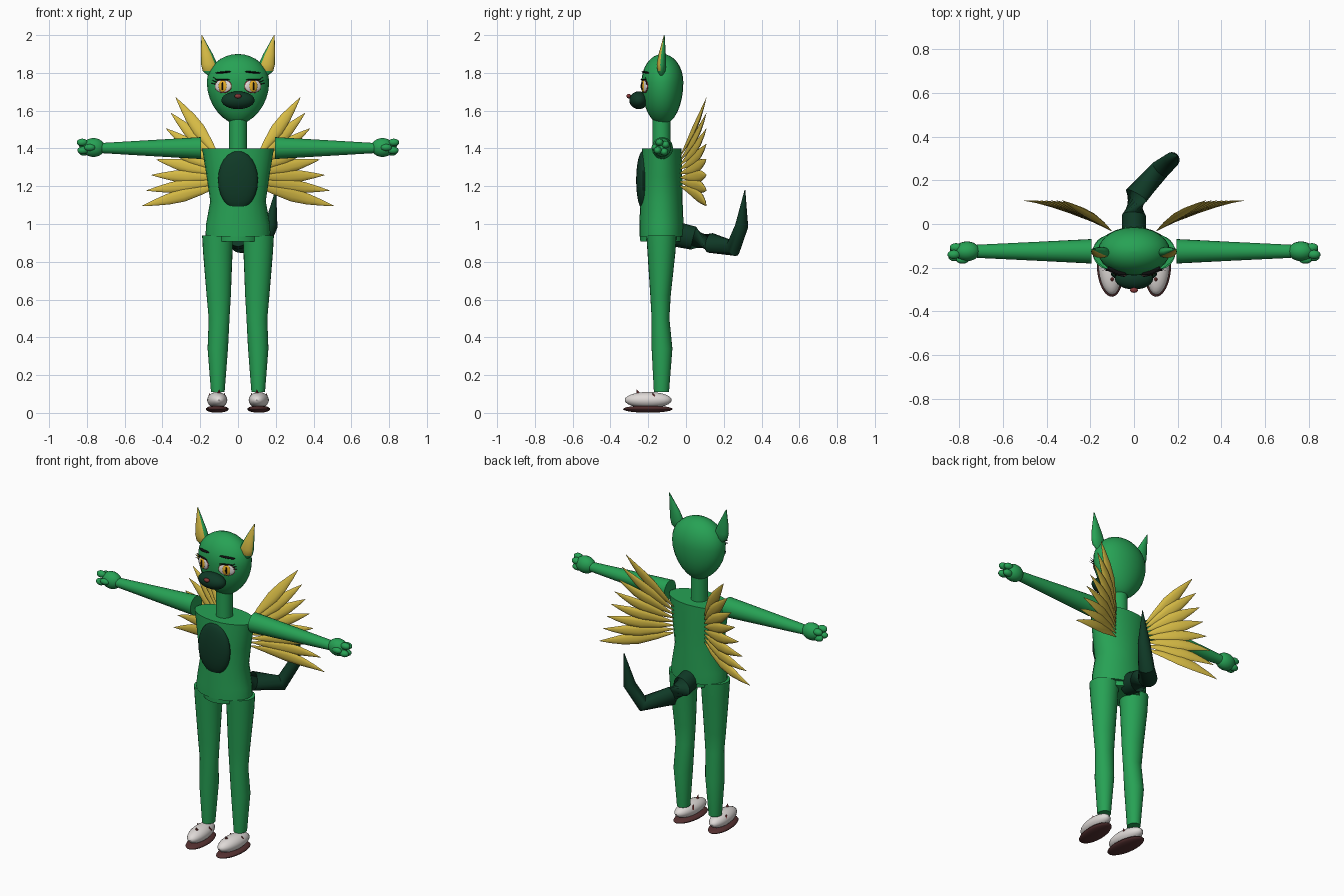
import bpy, bmesh, math
from mathutils import Vector, Matrix

old = bpy.data.objects.get("Cube")
if old:
    bpy.data.objects.remove(old, do_unlink=True)


def material(name, r, g, b):
    m = bpy.data.materials.new(name)
    m.use_nodes = True
    m.diffuse_color = (r, g, b, 1)
    bsdf = next(n for n in m.node_tree.nodes if n.type == 'BSDF_PRINCIPLED')
    bsdf.inputs["Base Color"].default_value = (r, g, b, 1)
    bsdf.inputs["Roughness"].default_value = 0.6
    return m


GREEN = material("leaf_green", .02, .36, .09)
DARK = material("dark_green", .005, .042, .02)
GOLD = material("gold", .68, .5, .06)
WHITE = material("warm_white", .74, .7, .68)
BROWN = material("sole_brown", .09, .03, .03)
RED = material("dull_red", .24, .04, .04)
BLACK = material("black", .005, .005, .005)
AMBER = material("amber", .8, .42, .02)


def finish(bm, name, mat, angle=40):
    bmesh.ops.recalc_face_normals(bm, faces=bm.faces)
    me = bpy.data.meshes.new(name)
    bm.to_mesh(me)
    bm.free()
    ob = bpy.data.objects.new(name, me)
    bpy.context.collection.objects.link(ob)
    me.materials.append(mat)
    bpy.ops.object.select_all(action='DESELECT')
    ob.select_set(True)
    bpy.context.view_layer.objects.active = ob
    bpy.ops.object.shade_smooth_by_angle(angle=math.radians(angle))
    return ob


def ellipsoid(name, centre, radii, mat, turn=0, tilt=0, seg=24):
    bm = bmesh.new()
    bmesh.ops.create_uvsphere(bm, u_segments=seg, v_segments=seg // 2, radius=1)
    m = (Matrix.Translation(centre) @ Matrix.Rotation(turn, 4, 'Z')
         @ Matrix.Rotation(tilt, 4, 'Y') @ Matrix.Diagonal((*radii, 1)))
    bmesh.ops.transform(bm, matrix=m, verts=bm.verts)
    return finish(bm, name, mat)


def loft(name, sections, mat, axis=None, n=24, angle=40):
    """Skin rings (centre, radius_u, radius_v); without an axis the rings follow the path."""
    bm = bmesh.new()
    pts = [Vector(s[0]) for s in sections]
    rings = []
    for i, (c, ru, rv) in enumerate(sections):
        t = Vector(axis) if axis else pts[min(i + 1, len(pts) - 1)] - pts[max(i - 1, 0)]
        t.normalize()
        u = Vector((0, 1, 0)).cross(t) if abs(t.y) < .9 else Vector((1, 0, 0))
        u = (u - t * u.dot(t)).normalized()
        v = t.cross(u)
        rings.append([bm.verts.new(pts[i] + u * ru * math.cos(a) + v * rv * math.sin(a))
                      for a in (math.tau * k / n for k in range(n))])
    for a, b in zip(rings, rings[1:]):
        for k in range(n):
            bm.faces.new((a[k], a[(k + 1) % n], b[(k + 1) % n], b[k]))
    bm.faces.new(rings[0])
    bm.faces.new(rings[-1])
    return finish(bm, name, mat, angle)


def upright(name, rows, mat):
    """Vertical loft from rows of (z, x, y, radius_x, radius_y)."""
    return loft(name, [((x, y, z), rx, ry) for z, x, y, rx, ry in rows], mat, (0, 0, 1))


# Body
upright("torso", [(.935, 0, -.13, .172, .117), (1, 0, -.13, .169, .117),
                  (1.12, 0, -.13, .147, .112), (1.25, 0, -.13, .166, .11),
                  (1.4, 0, -.128, .19, .104)], GREEN)
upright("pelvis", [(.907, 0, -.13, .118, .112), (.95, 0, -.13, .12, .114)], GREEN)
upright("neck", [(1.38, 0, -.13, .048, .048), (1.58, 0, -.13, .048, .048)], GREEN)
ellipsoid("belly_patch", (0, -.228, 1.232), (.106, .036, .155), DARK)

# Egg-shaped head
rows = []
for k in range(17):
    a = math.pi * k / 16
    s = max(math.sin(a), .02)
    low = math.cos(a) > 0
    z = 1.75 - math.cos(a) * (.225 if low else .15)
    w = s ** (1.25 if low else 1)
    rows.append((z, 0, -.125, .165 * w, .111 * s))
upright("head", rows, GREEN)
ellipsoid("muzzle", (0, -.25, 1.655), (.088, .05, .047), DARK)
ellipsoid("nose", (0, -.303, 1.677), (.018, .012, .012), RED)

# Tail
loft("tail", [((0, -.05, .945), .055, .066), ((0, .04, .925), .055, .062),
              ((.01, .13, .9), .053, .055), ((.12, .25, .872), .045, .045),
              ((.175, .295, .99), .035, .035), ((.2, .312, 1.18), .002, .002)], DARK, n=16)


def feather(name, base, tip, bend):
    """Flattened leaf blade along a bowed path."""
    base, tip = Vector(base), Vector(tip)
    mid = (base + tip) / 2 + Vector((0, bend, 0))
    secs = []
    for t, w in ((0, .1), (.2, .6), (.45, 1), (.65, .85), (.85, .42), (1, .03)):
        p = base * (1 - t) ** 2 + mid * 2 * t * (1 - t) + tip * t * t
        secs.append((p, .034 * w, .012 * w))
    return loft(name, secs, GOLD, n=10)


for s, side in ((1, "left"), (-1, "right")):
    # Legs and shoes
    upright(side + "_leg", [(.11, .107 * s, -.13, .036, .04), (.34, .107 * s, -.127, .054, .055),
                            (.5, .1 * s, -.135, .055, .047), (.62, .102 * s, -.135, .064, .054),
                            (.85, .107 * s, -.13, .078, .074), (.94, .107 * s, -.13, .083, .08)], GREEN)
    turn = -.08 * s
    ellipsoid(side + "_shoe", (.11 * s, -.2, .068), (.053, .125, .043), WHITE, turn)
    ellipsoid(side + "_sole", (.11 * s, -.202, .02), (.06, .132, .019), BROWN, turn)
    for i, (x, y, z) in enumerate(((.1, -.25, .108), (.15, -.165, .088), (.072, -.165, .088))):
        loft(f"{side}_shoe_stud_{i}", [((x * s, y, z - .01), .011, .011),
                                       ((x * s, y - .012, z + .016), .001, .001)], RED, n=8)

    # Arms and fists
    loft(side + "_arm", [((.195 * s, -.125, 1.402), .058, .056), ((.45 * s, -.125, 1.402), .043, .043),
                         ((.72 * s, -.125, 1.402), .027, .03)], GREEN, (1, 0, 0))
    ellipsoid(side + "_hand", (.765 * s, -.125, 1.405), (.06, .045, .05), GREEN)
    for i, (x, y, z) in enumerate(((.825, -.14, 1.432), (.815, -.108, 1.42),
                                   (.822, -.15, 1.39), (.815, -.115, 1.382))):
        ellipsoid(f"{side}_finger_{i}", (x * s, y, z), (.03, .021, .02), GREEN, seg=14)
    ellipsoid(side + "_thumb", (.785 * s, -.165, 1.405), (.03, .017, .018), GREEN, seg=14)

    # Ears with gold faces at the front
    ear = upright(side + "_ear", [(1.785, .145 * s, -.13, .014, .008), (1.81, .15 * s, -.13, .037, .021),
                                  (1.845, .152 * s, -.13, .043, .025), (1.9, .165 * s, -.126, .031, .019),
                                  (2.0, .192 * s, -.115, .002, .002)], GREEN)
    ear.data.materials.append(GOLD)
    for p in ear.data.polygons:
        if p.normal.y < -.45 and p.normal.x * s > -.55 and p.center.z > 1.8:
            p.material_index = 1

    # Eyes, brows and lashes
    t = .36 * s
    out = Vector((math.sin(t), -math.cos(t), 0))
    across = Vector((math.cos(t), math.sin(t), 0)) * s
    eye = Vector((.078 * s, -.219, 1.73))
    for i, (part, rx, rz, mat) in enumerate((("eye_rim", .048, .037, RED), ("eye", .045, .033, WHITE),
                                             ("iris", .024, .031, AMBER), ("pupil", .006, .022, BLACK))):
        ellipsoid(f"{side}_{part}", eye + out * .004 * i, (rx, .008, rz), mat, t)
    ellipsoid(side + "_upper_lid", eye + out * .008 + Vector((0, 0, .034)), (.042, .006, .004), BLACK, t)
    ellipsoid(side + "_brow", (.078 * s, -.214, 1.803), (.045, .014, .005), BLACK, t, .08 * s)
    for i in range(3):
        p = eye + out * .004 + across * (.03 + .006 * i) + Vector((0, 0, .03 - .01 * i))
        q = p + across * .022 + out * .012 + Vector((0, 0, .018 - .006 * i))
        loft(f"{side}_lash_{i}", [(p, .003, .003), (q, .0006, .0006)], BLACK, n=6)

    # Wing feathers fanned from the back
    for i in range(8):
        f = i / 7
        feather(f"{side}_feather_{i}", (.105 * s, -.03, 1.36 - .16 * f),
                ((.33 + .18 * f) * s, .108, 1.67 - .575 * f), .02 + .035 * f)
